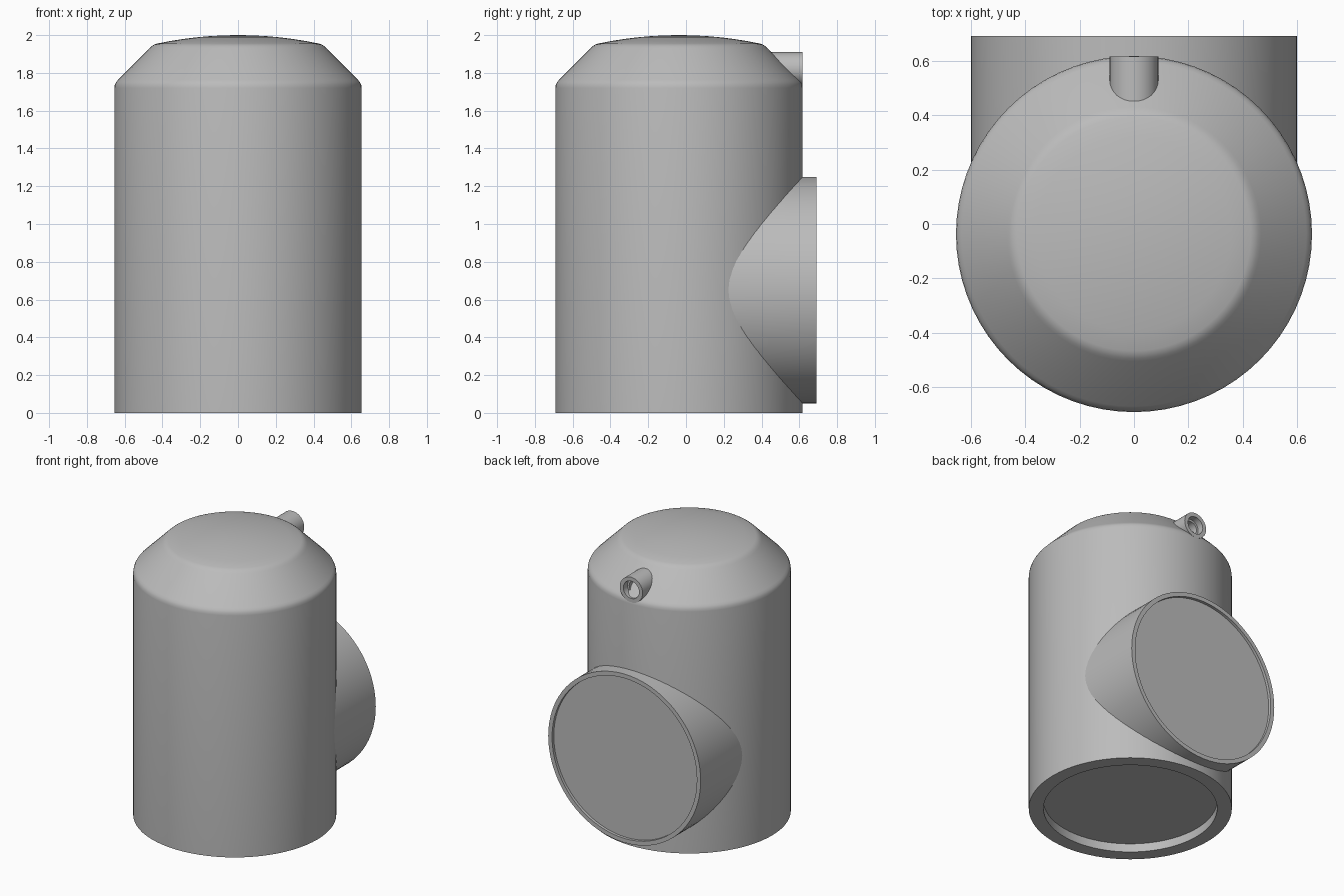
import bpy, bmesh, math
from mathutils import Matrix, Vector

if "Cube" in bpy.data.objects:
    bpy.data.objects.remove(bpy.data.objects["Cube"], do_unlink=True)

GREY = (0.5, 0.5, 0.5, 1)
mat = bpy.data.materials.new("plain grey")
mat.use_nodes = True
mat.diffuse_color = GREY
mat.node_tree.nodes["Principled BSDF"].inputs["Base Color"].default_value = GREY

BODY_Y, BODY_R = -0.037, 0.655


def lathe(name, profile, matrix, steps=72, adjust=None):
    """Spin a (radius, height) profile around z, then place it."""
    bm = bmesh.new()
    verts = [bm.verts.new((r, 0, z)) for r, z in profile]
    edges = [bm.edges.new(pair) for pair in zip(verts, verts[1:])]
    bmesh.ops.spin(bm, geom=verts + edges, cent=(0, 0, 0), axis=(0, 0, 1),
                   angle=math.tau, steps=steps)
    bmesh.ops.remove_doubles(bm, verts=bm.verts, dist=0.0005)
    bmesh.ops.recalc_face_normals(bm, faces=bm.faces)
    bm.transform(matrix)
    if adjust:
        adjust(bm)
    mesh = bpy.data.meshes.new(name)
    bm.to_mesh(mesh)
    bm.free()
    mesh.materials.append(mat)
    obj = bpy.data.objects.new(name, mesh)
    bpy.context.collection.objects.link(obj)
    bpy.ops.object.select_all(action='DESELECT')
    obj.select_set(True)
    bpy.context.view_layer.objects.active = obj
    bpy.ops.object.shade_smooth_by_angle(angle=math.radians(30))
    return obj


# Body: recessed base, straight wall, sloped shoulder, shallow dome
dome = [(0.43 * i / 6, 2.0 - 0.045 * (i / 6) ** 2) for i in range(5, -1, -1)]
lathe("body", [(0, 0.06), (0.56, 0.06), (0.56, 0), (BODY_R, 0), (BODY_R, 1.72),
               (0.652, 1.738), (0.645, 1.752), (0.634, 1.764),
               (0.468, 1.931), (0.457, 1.941), (0.445, 1.949), (0.43, 1.955)] + dome,
      Matrix.Translation((0, BODY_Y, 0)))


# Side port: its inner edge follows the curve of the body wall
def saddle(bm):
    for v in bm.verts:
        if v.co.y < 0.01:
            v.co.y = BODY_Y + math.sqrt(BODY_R ** 2 - v.co.x ** 2) - 0.03


backward = Matrix.Rotation(-math.pi / 2, 4, 'X')
lathe("side_port", [(0.6, 0), (0.6, 0.692), (0.57, 0.692), (0.57, 0.672), (0, 0.672)],
      Matrix.Translation((0, 0, 0.65)) @ backward, adjust=saddle)

# Small nozzle on the shoulder with a stepped bore
lathe("nozzle", [(0.09, 0.4), (0.09, 0.616), (0.062, 0.616), (0.062, 0.57),
                 (0.048, 0.57), (0.048, 0.5), (0, 0.5)],
      Matrix.Translation((0, 0, 1.82)) @ backward, steps=32)
